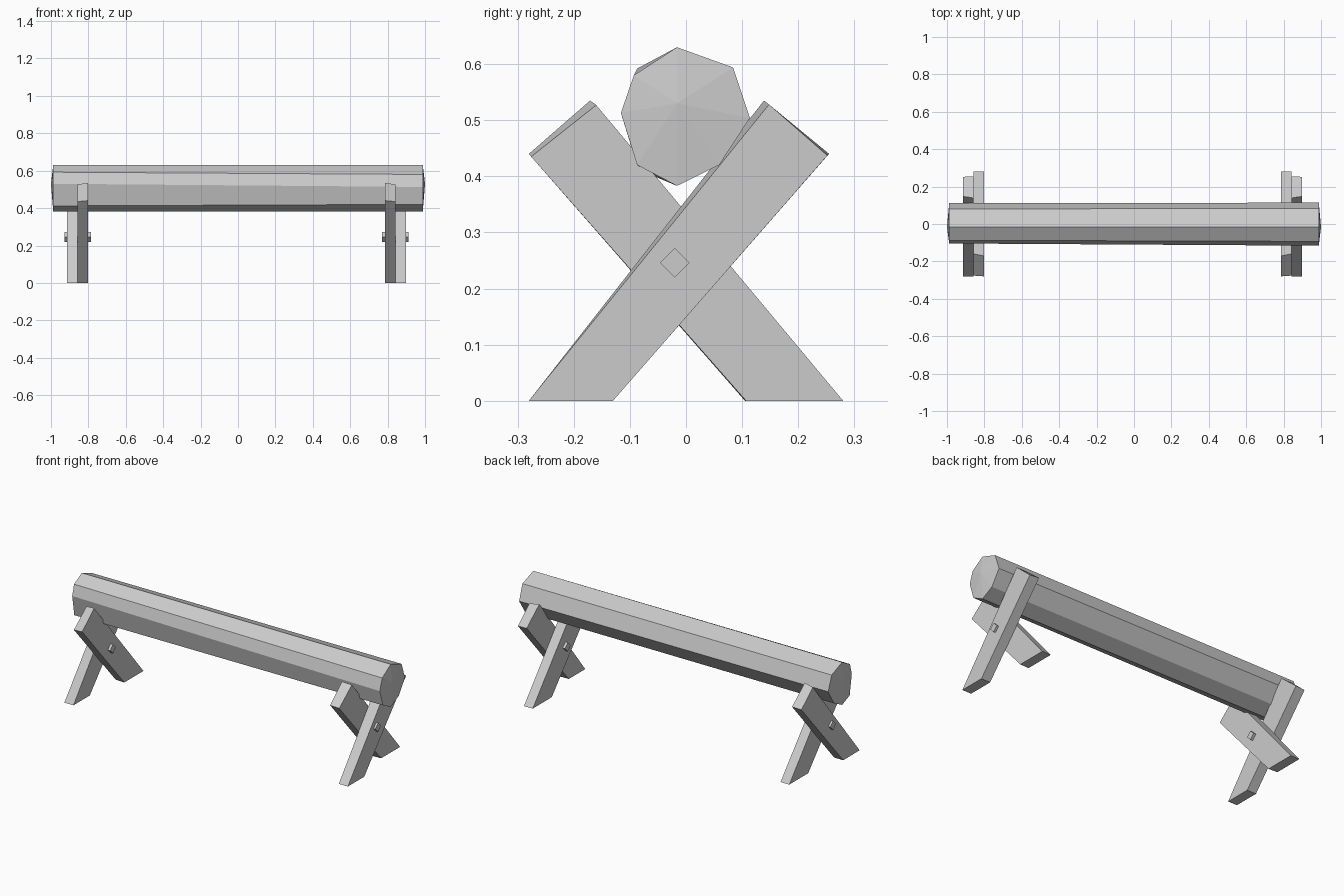
import bpy, bmesh

if "Cube" in bpy.data.objects:
    bpy.data.objects.remove(bpy.data.objects["Cube"])

MID_X = -0.008  # the two trestles mirror about this plane


def add_object(name, bm):
    bmesh.ops.recalc_face_normals(bm, faces=bm.faces[:])
    mesh = bpy.data.meshes.new(name)
    bm.to_mesh(mesh)
    bm.free()
    obj = bpy.data.objects.new(name, mesh)
    bpy.context.collection.objects.link(obj)
    return obj


def loft(name, x0, prof0, x1, prof1, apex0=None, apex1=None):
    """Join two (y, z) outlines along x; an apex turns a cap into a shallow cone."""
    bm = bmesh.new()
    rings = [[bm.verts.new((x, y, z)) for y, z in prof]
             for x, prof in ((x0, prof0), (x1, prof1))]
    n = len(prof0)
    for i in range(n):
        j = (i + 1) % n
        bm.faces.new((rings[0][i], rings[0][j], rings[1][j], rings[1][i]))
    for ring, apex in zip(rings, (apex0, apex1)):
        if apex:
            tip = bm.verts.new(apex)
            for i in range(n):
                bm.faces.new((ring[i], ring[(i + 1) % n], tip))
        else:
            bm.faces.new(ring)
    return add_object(name, bm)


# Rough eight-sided log seat, slightly different outline at each end
left_end = [(-0.016, 0.630), (0.080, 0.592), (0.112, 0.508), (0.058, 0.420),
            (-0.016, 0.383), (-0.085, 0.412), (-0.104, 0.530), (-0.087, 0.592)]
right_end = [(-0.016, 0.630), (0.084, 0.594), (0.114, 0.504), (0.059, 0.420),
             (-0.016, 0.383), (-0.087, 0.420), (-0.116, 0.513), (-0.093, 0.580)]
loft("log_seat", -0.988, left_end, 0.988, right_end,
     (-1.0, -0.016, 0.53), (1.0, -0.016, 0.53))

# Crossed planks: outline on the inner face and on the outer face
outer_in = [(-0.28, 0), (-0.13, 0), (0.255, 0.440), (0.139, 0.535)]
outer_out = [(-0.28, 0), (-0.13, 0), (0.252, 0.437), (0.148, 0.528)]
inner_in = [(0.28, 0), (0.105, 0), (-0.280, 0.440), (-0.171, 0.535)]
inner_out = [(0.28, 0), (0.107, 0), (-0.276, 0.435), (-0.160, 0.527)]

# Square peg standing on its corner
r = 0.026
peg = [(-0.02 + dy, 0.246 + dz) for dy, dz in ((r, 0), (0, r), (-r, 0), (0, -r))]

for side, s in (("left", -1), ("right", 1)):
    def at(x):
        return MID_X + s * x
    loft(f"{side}_inner_leg", at(0.793), inner_in, at(0.849), inner_out)
    loft(f"{side}_outer_leg", at(0.849), outer_in, at(0.907), outer_out)
    loft(f"{side}_peg", at(0.778), peg, at(0.919), peg)
